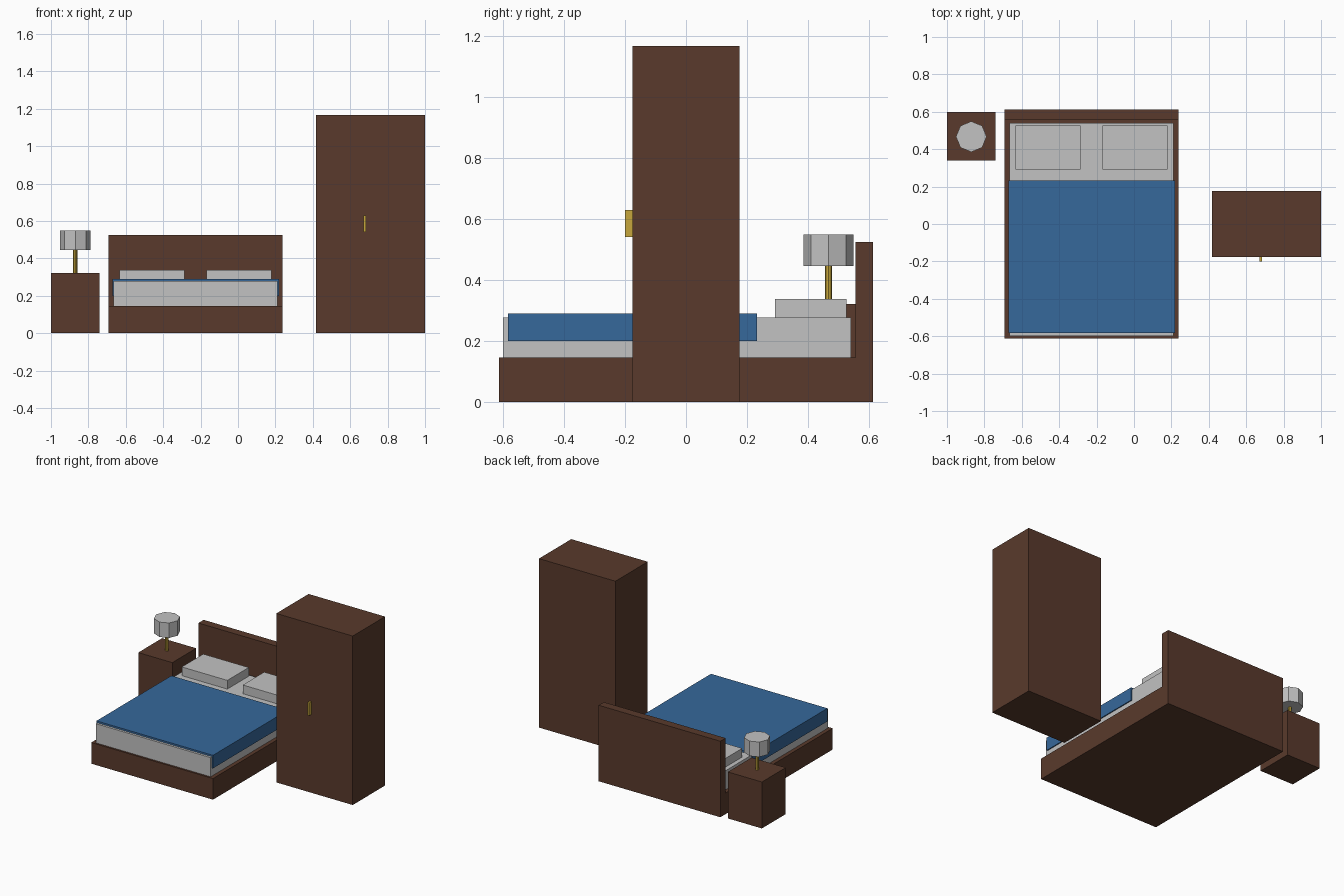
import bpy
import bmesh
import math
from mathutils import Matrix, Vector

default = bpy.data.objects.get("Cube")
if default:
    bpy.data.objects.remove(default, do_unlink=True)


def material(name, rgb):
    mat = bpy.data.materials.new(name)
    mat.use_nodes = True
    mat.diffuse_color = (*rgb, 1)
    mat.node_tree.nodes["Principled BSDF"].inputs["Base Color"].default_value = (*rgb, 1)
    return mat


wood = material("dark_brown_wood", (0.10, 0.042, 0.025))
linen = material("light_grey_linen", (0.54, 0.54, 0.54))
blue = material("blue_cloth", (0.037, 0.138, 0.328))
brass = material("brass", (0.57, 0.39, 0.045))


def add_object(name, bm, mat):
    mesh = bpy.data.meshes.new(name)
    bm.to_mesh(mesh)
    bm.free()
    mesh.materials.append(mat)
    obj = bpy.data.objects.new(name, mesh)
    bpy.context.collection.objects.link(obj)
    return obj


def box(name, mat, x, y, z):
    """Box spanning the given (low, high) ranges."""
    spans = (x, y, z)
    centre = Vector([(a + b) / 2 for a, b in spans])
    size = [b - a for a, b in spans]
    bm = bmesh.new()
    bmesh.ops.create_cube(bm, size=1, matrix=Matrix.Translation(centre) @ Matrix.Diagonal((*size, 1)))
    return add_object(name, bm, mat)


def octagon_post(name, mat, x, y, z, radius):
    """Upright eight-sided prism with a corner pointing along each axis."""
    bm = bmesh.new()
    ring = [bm.verts.new((x + radius * math.cos(i * math.pi / 4),
                          y + radius * math.sin(i * math.pi / 4), z[0])) for i in range(8)]
    base = bm.faces.new(ring)
    top = bmesh.ops.extrude_face_region(bm, geom=[base], use_keep_orig=True)["geom"]
    bmesh.ops.translate(bm, vec=(0, 0, z[1] - z[0]),
                        verts=[g for g in top if isinstance(g, bmesh.types.BMVert)])
    bmesh.ops.recalc_face_normals(bm, faces=bm.faces)
    return add_object(name, bm, mat)


def around(centre, half):
    return (centre - half, centre + half)


# Bed
bed_x = -0.227
box("bed_base", wood, around(bed_x, 0.465), (-0.613, 0.556), (0, 0.146))
box("headboard", wood, around(bed_x, 0.465), (0.556, 0.613), (0, 0.525))
box("mattress", linen, around(bed_x, 0.438), (-0.60, 0.54), (0.146, 0.278))
box("blanket", blue, around(bed_x, 0.445), (-0.584, 0.233), (0.20, 0.29))
for side, sign in (("right", -1), ("left", 1)):
    box(side + "_pillow", linen, around(bed_x + sign * 0.233, 0.174), (0.292, 0.526), (0.278, 0.338))

# Nightstand and lamp
box("nightstand", wood, (-1, -0.74), (0.34, 0.60), (0, 0.321))
octagon_post("lamp_stem", brass, -0.87, 0.467, (0.321, 0.446), 0.011)
octagon_post("lamp_shade", linen, -0.87, 0.467, (0.446, 0.549), 0.082)

# Wardrobe
box("wardrobe", wood, (0.416, 1), (-0.176, 0.176), (0, 1.167))
box("wardrobe_handle", brass, around(0.678, 0.006), (-0.20, -0.176), (0.541, 0.63))
